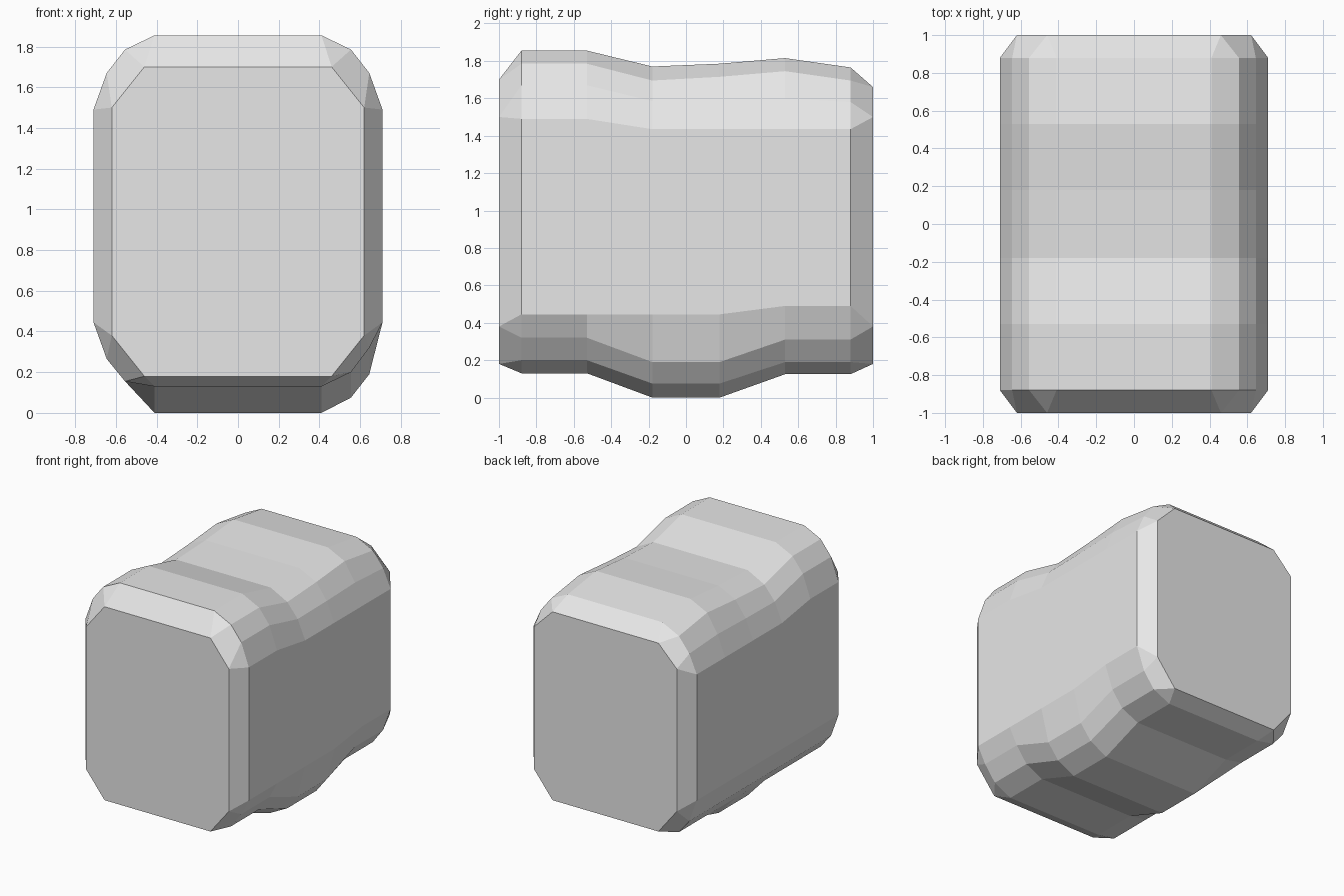
import bpy
import bmesh

cube = bpy.data.objects.get("Cube")
if cube:
    bpy.data.objects.remove(cube, do_unlink=True)

grey = bpy.data.materials.new("plain_grey")
grey.use_nodes = True
grey.diffuse_color = (0.8, 0.8, 0.8, 1)
grey.node_tree.nodes["Principled BSDF"].inputs["Base Color"].default_value = (0.8, 0.8, 0.8, 1)

# Half widths of each rounded corner, from the flat top or bottom to the flat side
WIDTHS = (0.41, 0.555, 0.645, 0.71)
CAP_WIDTHS = (0.46, 0.46, 0.62, 0.62)

# Corner heights, in the same order
FRONT_TOP = (1.855, 1.785, 1.67, 1.49)
FRONT_BASE = (0.13, 0.2, 0.32, 0.445)
BELLY = (0, 0.075, 0.19, 0.445)
BACK_BASE = (0.125, 0.19, 0.31, 0.49)
CAP_BASE = (0.18, 0.18, 0.38, 0.38)

# Stations along the body: y, widths, top heights, base heights
stations = [
    (-1, CAP_WIDTHS, (1.7, 1.7, 1.5, 1.5), CAP_BASE),
    (-0.88, WIDTHS, FRONT_TOP, FRONT_BASE),
    (-0.53, WIDTHS, FRONT_TOP, FRONT_BASE),
    (-0.18, WIDTHS, (1.77, 1.695, 1.585, 1.435), BELLY),
    (0.18, WIDTHS, (1.785, 1.715, 1.59, 1.435), BELLY),
    (0.53, WIDTHS, (1.815, 1.745, 1.6, 1.435), BACK_BASE),
    (0.88, WIDTHS, (1.765, 1.695, 1.58, 1.435), BACK_BASE),
    (1, CAP_WIDTHS, (1.66, 1.66, 1.5, 1.5), CAP_BASE),
]


def ring(bm, y, widths, top, base):
    """One cross-section; the right lower corner is straight along the body."""
    right_base = base
    if widths is WIDTHS:
        right_base = (base[0], 0.155, 0.265, 0.445)
    upper = list(zip(widths, top))
    points = upper + list(zip(widths, base))[::-1]
    points += [(-x, z) for x, z in zip(widths, right_base)]
    points += [(-x, z) for x, z in upper[::-1]]
    return [bm.verts.new((x, y, z)) for x, z in points]


# Body: loft through the stations, then close both ends
bm = bmesh.new()
rings = [ring(bm, *station) for station in stations]
for a, b in zip(rings, rings[1:]):
    for i in range(len(a)):
        j = (i + 1) % len(a)
        bm.faces.new((a[i], a[j], b[j], b[i]))
bm.faces.new(rings[0])
bm.faces.new(rings[-1])
bmesh.ops.remove_doubles(bm, verts=bm.verts, dist=0.0005)
bmesh.ops.recalc_face_normals(bm, faces=bm.faces)

mesh = bpy.data.meshes.new("faceted_body")
bm.to_mesh(mesh)
bm.free()
mesh.materials.append(grey)
body = bpy.data.objects.new("faceted_body", mesh)
bpy.context.collection.objects.link(body)
